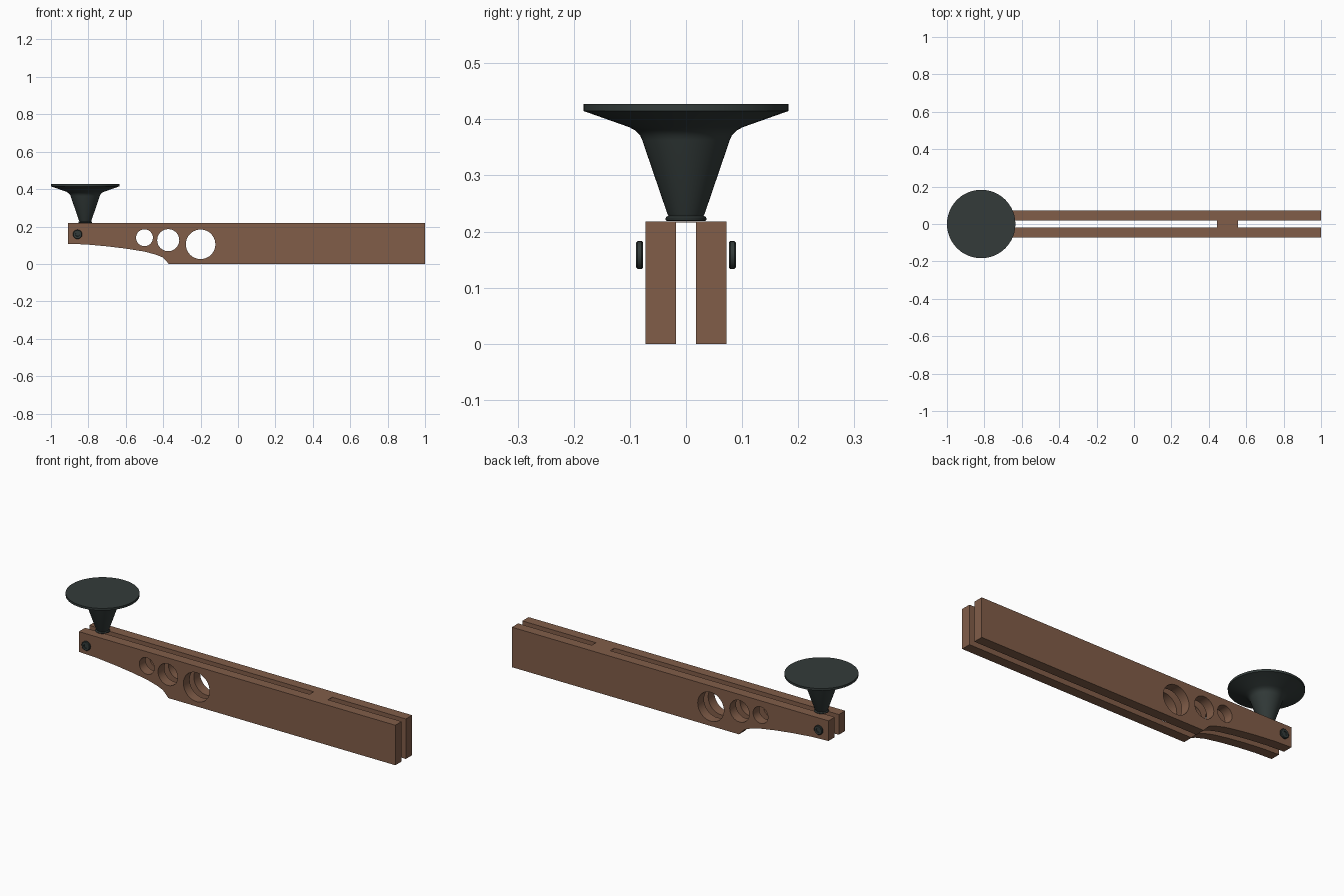
import bpy, bmesh, math
from mathutils import Matrix

if "Cube" in bpy.data.objects:
    bpy.data.objects.remove(bpy.data.objects["Cube"])


def material(name, rgb):
    m = bpy.data.materials.new(name)
    m.diffuse_color = (*rgb, 1)
    m.use_nodes = True
    m.node_tree.nodes["Principled BSDF"].inputs["Base Color"].default_value = m.diffuse_color
    return m


wood = material("brown_wood", (0.22, 0.11, 0.066))
rubber = material("dark_rubber", (0.033, 0.044, 0.042))


def add_object(name, bm, mat, smooth=None):
    bmesh.ops.recalc_face_normals(bm, faces=bm.faces)
    mesh = bpy.data.meshes.new(name)
    bm.to_mesh(mesh)
    bm.free()
    mesh.materials.clear()
    mesh.materials.append(mat)
    for p in mesh.polygons:
        p.material_index = 0
    ob = bpy.data.objects.new(name, mesh)
    bpy.context.collection.objects.link(ob)
    if smooth:
        bpy.ops.object.select_all(action='DESELECT')
        ob.select_set(True)
        bpy.context.view_layer.objects.active = ob
        bpy.ops.object.shade_smooth_by_angle(angle=math.radians(smooth))
    return ob


def lathe(profile, segments):
    """Spin a (radius, height) profile about z."""
    bm = bmesh.new()
    vs = [bm.verts.new((r, 0, z)) for r, z in profile]
    es = [bm.edges.new(pair) for pair in zip(vs, vs[1:])]
    bmesh.ops.spin(bm, geom=vs + es, cent=(0, 0, 0), axis=(0, 0, 1),
                   angle=math.tau, steps=segments)
    bmesh.ops.remove_doubles(bm, verts=bm.verts, dist=1e-5)
    return bm


# Side profile of the boards (x, z) and the three round holes
outline = [(-0.91, 0.218), (-0.91, 0.108), (-0.81, 0.104), (-0.70, 0.094),
           (-0.60, 0.082), (-0.50, 0.066), (-0.44, 0.050), (-0.405, 0.036),
           (-0.39, 0.022), (-0.37, 0), (1, 0), (1, 0.218)]
holes = [(-0.50, 0.140, 0.045), (-0.373, 0.127, 0.059), (-0.20, 0.105, 0.079)]
loops = [outline]
for cx, cz, r in holes:
    loops.append([(cx + r * math.cos(math.tau * i / 40),
                   cz + r * math.sin(math.tau * i / 40)) for i in range(40)])


def board_bmesh(y):
    curve = bpy.data.curves.new("board_profile", 'CURVE')
    curve.dimensions = '2D'
    curve.fill_mode = 'BOTH'
    curve.extrude = 0.027
    for pts in loops:
        s = curve.splines.new('POLY')
        s.points.add(len(pts) - 1)
        for p, (x, z) in zip(s.points, pts):
            p.co = (x, z, 0, 1)
        s.use_cyclic_u = True
    tmp = bpy.data.objects.new("board_profile", curve)
    bpy.context.collection.objects.link(tmp)
    bpy.context.view_layer.update()
    mesh = bpy.data.meshes.new_from_object(
        tmp.evaluated_get(bpy.context.evaluated_depsgraph_get()))
    bm = bmesh.new()
    bm.from_mesh(mesh)
    bpy.data.objects.remove(tmp)
    bpy.data.meshes.remove(mesh)
    bpy.data.curves.remove(curve)
    bmesh.ops.remove_doubles(bm, verts=bm.verts, dist=1e-5)
    bm.transform(Matrix.Translation((0, y, 0)) @ Matrix.Rotation(math.pi / 2, 4, 'X'))
    return bm


# Bolt head profile: rounded rim with a shallow recess
bolt = [(0, 0), (0.023, 0), (0.025, 0.002), (0.025, 0.009), (0.022, 0.012),
        (0.011, 0.012), (0.010, 0.008), (0, 0.008)]

# Two boards with a bolt head outside each
for side, y in (("front", -1), ("back", 1)):
    add_object(side + "_board", board_bmesh(y * 0.045), wood, 30)
    bm = lathe(bolt, 24)
    bm.transform(Matrix.Translation((-0.858, y * 0.077, 0.158))
                 @ Matrix.Rotation(-y * math.pi / 2, 4, 'X'))
    add_object(side + "_bolt_head", bm, rubber, 30)

# Thin bridge joining the boards at the top
bm = bmesh.new()
bmesh.ops.create_cube(bm, size=1, matrix=Matrix.Translation((0.5, 0, 0.217))
                      @ Matrix.Diagonal((0.112, 0.037, 0.002, 1)))
add_object("bridge_plate", bm, wood)

# Round flared pad with its neck ring
pad = [(0, 0.219), (0.034, 0.219), (0.0365, 0.221), (0.0365, 0.224),
       (0.034, 0.227), (0.031, 0.228), (0.033, 0.231), (0.078, 0.363),
       (0.082, 0.372), (0.090, 0.380), (0.101, 0.386), (0.183, 0.415),
       (0.183, 0.427), (0, 0.427)]
bm = lathe(pad, 48)
bm.transform(Matrix.Translation((-0.817, 0, 0)))
add_object("flared_pad", bm, rubber, 30)
